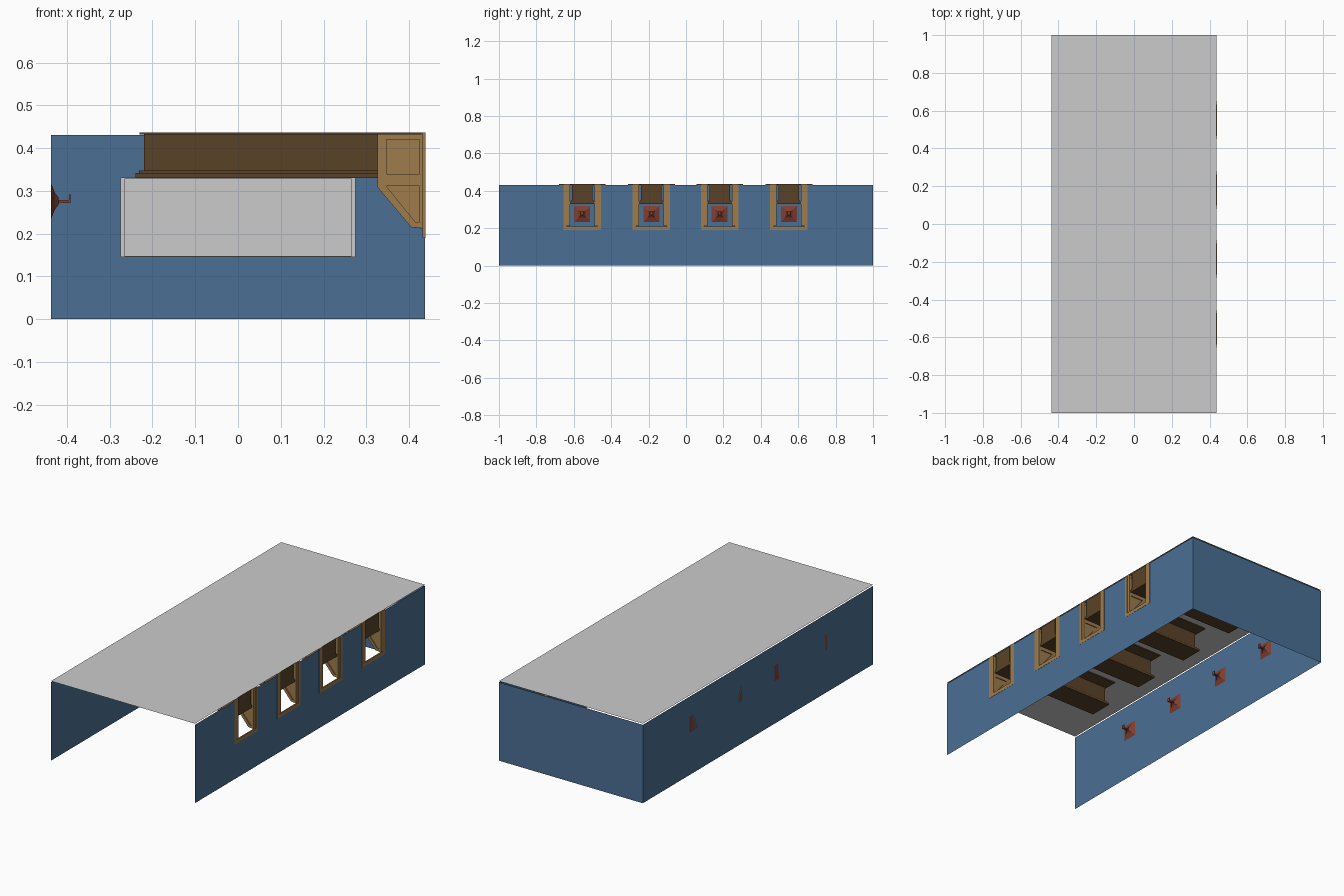
import bpy, bmesh
from mathutils import Vector

if "Cube" in bpy.data.objects:
    bpy.data.objects.remove(bpy.data.objects["Cube"])

W, L, H, WALL = 0.4375, 1.0, 0.4375, 0.431
CENTRES = [-0.555, -0.185, 0.18, 0.55]


def mat(name, rgb):
    m = bpy.data.materials.new(name)
    m.diffuse_color = (*rgb, 1)
    m.use_nodes = True
    m.node_tree.nodes["Principled BSDF"].inputs["Base Color"].default_value = m.diffuse_color
    return m


BLUE = mat("blue_paint", (0.07, 0.16, 0.30))
BROWN = mat("dark_wood", (0.10, 0.055, 0.02))
TAN = mat("light_wood", (0.34, 0.20, 0.075))
RED = mat("red_metal", (0.22, 0.05, 0.03))


def finish(name, bm, m=None, closed=True):
    if closed:
        bmesh.ops.recalc_face_normals(bm, faces=bm.faces)
    me = bpy.data.meshes.new(name)
    bm.to_mesh(me)
    bm.free()
    ob = bpy.data.objects.new(name, me)
    bpy.context.collection.objects.link(ob)
    if m:
        me.materials.append(m)
    return ob


def quad(bm, *pts):
    bm.faces.new([bm.verts.new(p) for p in pts])


def box(bm, x0, x1, y0, y1, z0, z1):
    vs = bmesh.ops.create_cube(bm, size=1)["verts"]
    for v in vs:
        v.co = Vector((x0 if v.co.x < 0 else x1,
                       y0 if v.co.y < 0 else y1,
                       z0 if v.co.z < 0 else z1))


def prism(bm, pts, y0, y1):
    # x-z outline extruded along y
    f = bm.faces.new([bm.verts.new((x, y0, z)) for x, z in pts])
    ext = bmesh.ops.extrude_face_region(bm, geom=[f])["geom"]
    for v in ext:
        if isinstance(v, bmesh.types.BMVert):
            v.co.y = y1


# ceiling sheet
bm = bmesh.new()
quad(bm, (-W, -L, H), (W, -L, H), (W, L, H), (-W, L, H))
finish("ceiling", bm, closed=False)

# left and back walls
bm = bmesh.new()
quad(bm, (-W, -L, 0), (-W, L, 0), (-W, L, WALL), (-W, -L, WALL))
finish("left_wall", bm, BLUE, False)
bm = bmesh.new()
quad(bm, (-W, L, 0), (W, L, 0), (W, L, WALL), (-W, L, WALL))
finish("back_wall", bm, BLUE, False)

# right wall with four openings reaching its top edge
HALF, SILL = 0.083, 0.205
bm = bmesh.new()
edges = [-L] + [c + s * HALF for c in CENTRES for s in (-1, 1)] + [L]
for i, (a, b) in enumerate(zip(edges, edges[1:])):
    top = SILL if i % 2 else WALL
    quad(bm, (W, a, 0), (W, b, 0), (W, b, top), (W, a, top))
bmesh.ops.remove_doubles(bm, verts=bm.verts, dist=1e-5)
finish("right_wall", bm, BLUE, False)

# grey panel on the back wall with side mouldings
bm = bmesh.new()
box(bm, -0.265, 0.265, 0.99, 0.9995, 0.148, 0.328)
for s in (-1, 1):
    box(bm, s * 0.275, s * 0.265, 0.982, 0.9995, 0.145, 0.331)
for z in (0.145, 0.328):
    box(bm, -0.265, 0.265, 0.982, 0.9995, z, z + 0.003)
finish("back_panel", bm)

# bracket outline and its raised rails (x, z)
PLATE = [(0.326, H - .001), (W, H - .001), (W, 0.211), (0.405, 0.215), (0.326, 0.309)]
RAILS = [
    [(0.326, H - .001), (W, H - .001), (W, 0.42), (0.326, 0.42)],
    [(0.326, 0.42), (0.347, 0.42), (0.347, 0.311), (0.326, 0.309)],
    [(0.425, 0.42), (W, 0.42), (W, 0.211), (0.425, 0.213)],
    [(0.347, 0.34), (0.425, 0.34), (0.425, 0.311), (0.347, 0.311)],
    [(0.326, 0.309), (0.347, 0.311), (0.415, 0.227), (0.405, 0.215)],
    [(0.405, 0.215), (0.415, 0.227), (0.425, 0.227), (0.425, 0.213)],
]

for n, c in enumerate(CENTRES, 1):
    # window surround
    bm = bmesh.new()
    for s in (-1, 1):
        box(bm, W - 0.006, W + 0.001, c + s * 0.083, c + s * 0.1, 0.19, H - .001)
    box(bm, W - 0.006, W + 0.001, c - 0.083, c + 0.083, 0.19, 0.21)
    finish(f"window_frame_{n}", bm, TAN)

    # panelled side brackets
    bm = bmesh.new()
    for s in (-1, 1):
        mid = c + s * 0.076
        prism(bm, PLATE, mid - 0.005, mid + 0.005)
        for r in RAILS:
            prism(bm, r, mid - 0.01, mid + 0.01)
    finish(f"window_brackets_{n}", bm, TAN)

    # ceiling beam: wide top plate, body, stepped bottom moulding
    bm = bmesh.new()
    end = W - 0.008
    box(bm, -0.23, end, c - 0.125, c + 0.125, 0.432, H - 0.0005)
    box(bm, -0.22, end, c - 0.055, c + 0.055, 0.34, 0.433)
    box(bm, -0.232, end, c - 0.06, c + 0.06, 0.338, 0.348)
    box(bm, -0.24, end, c - 0.065, c + 0.065, 0.33, 0.342)
    finish(f"ceiling_beam_{n}", bm, BROWN)

    # wall hook: flared square base, stem and upturned tip
    bm = bmesh.new()
    zc = 0.276
    rings = []
    for x, r in [(-W, 0.043), (-0.434, 0.034), (-0.428, 0.019), (-0.42, 0.009)]:
        rings.append([bm.verts.new((x, c + a * r, zc + b * r))
                      for a, b in ((-1, -1), (1, -1), (1, 1), (-1, 1))])
    for a, b in zip(rings, rings[1:]):
        for i in range(4):
            j = (i + 1) % 4
            bm.faces.new((a[i], a[j], b[j], b[i]))
    bm.faces.new(rings[0])
    bm.faces.new(rings[-1])
    box(bm, -0.422, -0.393, c - 0.005, c + 0.005, zc - 0.004, zc + 0.003)
    prism(bm, [(-0.396, zc - 0.004), (-0.392, zc - 0.004),
               (-0.392, zc + 0.017), (-0.394, zc + 0.017)], c - 0.008, c + 0.008)
    finish(f"wall_hook_{n}", bm, RED)
